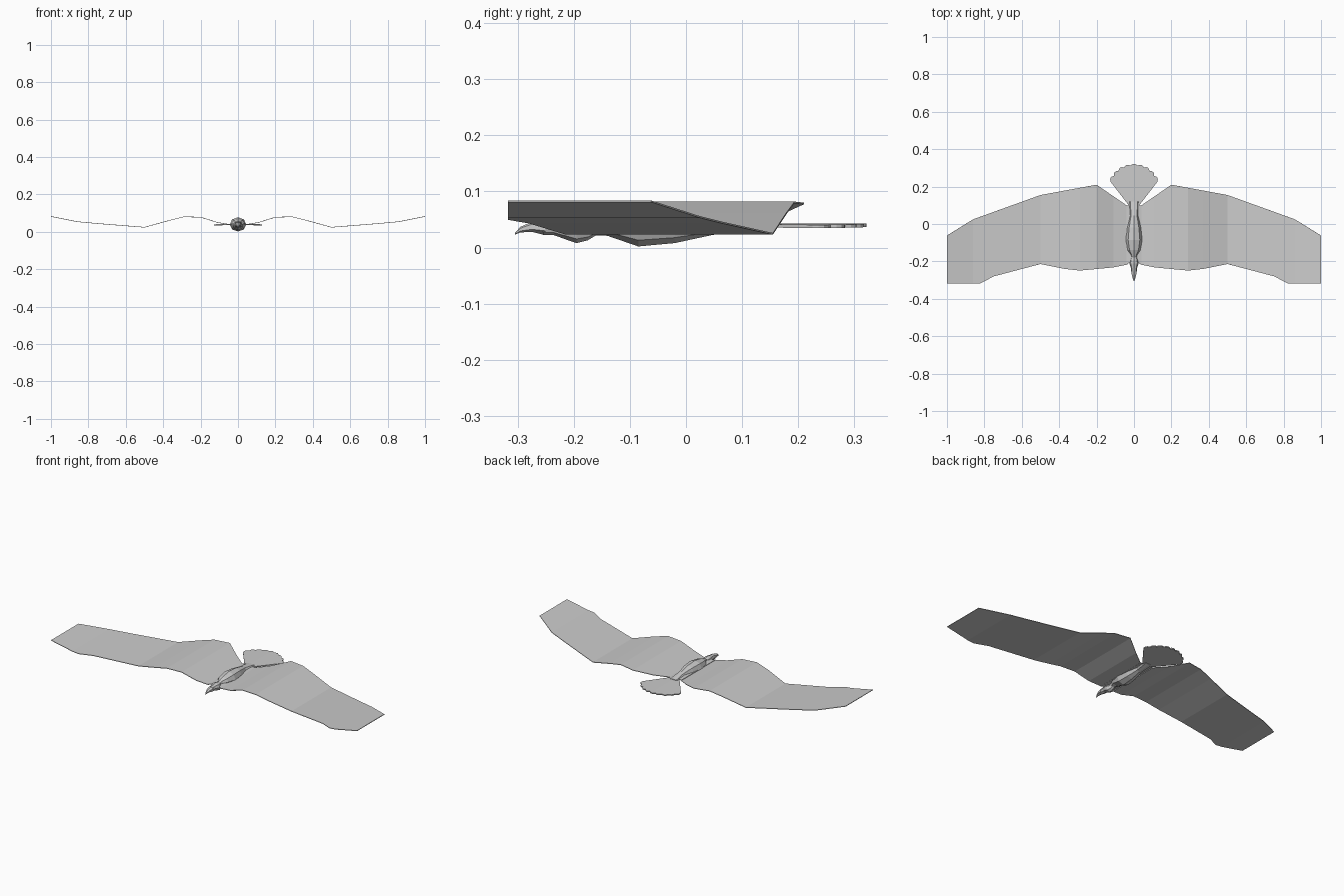
import bpy
import bmesh
from math import sin, cos, pi, radians

cube = bpy.data.objects.get("Cube")
if cube:
    bpy.data.objects.remove(cube)

grey = bpy.data.materials.new("feather_grey")
grey.use_nodes = True
colour = (0.6, 0.6, 0.6, 1)
grey.diffuse_color = colour
grey.node_tree.nodes["Principled BSDF"].inputs["Base Color"].default_value = colour


def make(name, verts, faces):
    mesh = bpy.data.meshes.new(name)
    mesh.from_pydata(verts, [], faces)
    bm = bmesh.new()
    bm.from_mesh(mesh)
    bmesh.ops.recalc_face_normals(bm, faces=bm.faces)
    bm.to_mesh(mesh)
    bm.free()
    mesh.materials.append(grey)
    obj = bpy.data.objects.new(name, mesh)
    bpy.context.collection.objects.link(obj)
    return obj


def at(path, x):
    """Value of a piecewise straight path at x."""
    for (x0, v0), (x1, v1) in zip(path, path[1:]):
        if x <= x1:
            return v0 + (v1 - v0) * (x - x0) / (x1 - x0)
    return path[-1][1]


def loft(name, stations, sides):
    """Rings across y, each given as (y, half width, bottom, top)."""
    verts, faces = [], []
    for y, w, lo, hi in stations:
        for k in range(sides):
            a = 2 * pi * k / sides + pi / 2
            verts.append((w * cos(a), y, (lo + hi) / 2 + (hi - lo) / 2 * sin(a)))
    for r in range(len(stations) - 1):
        for k in range(sides):
            a, b = r * sides + k, r * sides + (k + 1) % sides
            faces.append((a, b, b + sides, a + sides))
    faces.append(tuple(range(sides)))
    faces.append(tuple(range(len(verts) - sides, len(verts))))
    return make(name, verts, faces)


# Body, and head with a hooked beak
loft("body", [(-0.19, 0.013, 0.02, 0.05), (-0.165, 0.018, 0.022, 0.06),
              (-0.14, 0.034, 0.021, 0.068), (-0.085, 0.044, 0.002, 0.078),
              (-0.02, 0.037, 0.008, 0.074), (0.045, 0.022, 0.022, 0.06),
              (0.12, 0.028, 0.034, 0.046)], 8)
loft("head", [(-0.255, 0.016, 0.022, 0.053), (-0.235, 0.017, 0.022, 0.054),
              (-0.21, 0.025, 0.013, 0.058), (-0.195, 0.024, 0.008, 0.058),
              (-0.175, 0.016, 0.013, 0.053), (-0.16, 0.014, 0.022, 0.05)], 8)
loft("beak", [(-0.305, 0.001, 0.023, 0.026), (-0.295, 0.006, 0.027, 0.037),
              (-0.275, 0.013, 0.028, 0.046), (-0.25, 0.018, 0.022, 0.053)], 6)

# Wings: leading edge, trailing edge and height along the span
lead = [(0, -0.2), (0.04, -0.218), (0.11, -0.232), (0.29, -0.249), (0.37, -0.24),
        (0.5, -0.214), (0.75, -0.28), (0.82, -0.317), (1, -0.317)]
trail = [(0, 0.07), (0.04, 0.1), (0.2, 0.21), (0.5, 0.155), (0.86, 0.025), (1, -0.062)]
height = [(0, 0.038), (0.04, 0.04), (0.11, 0.052), (0.2, 0.08), (0.29, 0.082),
          (0.37, 0.062), (0.5, 0.026), (0.75, 0.046), (0.86, 0.056), (1, 0.084)]
span = sorted({x for x, _ in lead + trail + height} - {0})
for side, s in (("left", 1), ("right", -1)):
    verts = []
    for x in span:
        z = at(height, x)
        verts += [(s * x, at(lead, x), z), (s * x, at(trail, x), z)]
    n = len(span) - 1
    wing = make(side + "_wing", verts,
                [(2 * i, 2 * i + 2, 2 * i + 3, 2 * i + 1) for i in range(n)])
    if wing.data.polygons[0].normal.z < 0:
        wing.data.flip_normals()
    wing.modifiers.new("thin", 'SOLIDIFY').thickness = 0.003

# Fillets joining the wing roots to the body
for side, s in (("left", 1), ("right", -1)):
    make(side + "_wing_root",
         [(0, -0.19, 0.045), (s * 0.04, -0.218, 0.04), (s * 0.04, 0.1, 0.04), (0, 0.1, 0.045)],
         [(0, 1, 2, 3)]).modifiers.new("thin", 'SOLIDIFY').thickness = 0.003

# Tail fan with rounded feather tips
feathers, steps = 9, 4
outline = [(-0.028, 0.1), (0.028, 0.1)]
for i in range(feathers * steps + 1):
    a = radians(20 + 140 * i / (feathers * steps))
    r = 0.133 + 0.009 * abs(sin(pi * i / steps))
    outline.append((r * cos(a), 0.18 + r * sin(a)))
tail = make("tail", [(x, y, 0.043 - 0.02 * abs(x)) for x, y in outline] + [(0, 0.15, 0.043)],
            [(i, (i + 1) % len(outline), len(outline)) for i in range(len(outline))])
if tail.data.polygons[0].normal.z < 0:
    tail.data.flip_normals()
tail.modifiers.new("thin", 'SOLIDIFY').thickness = 0.006
